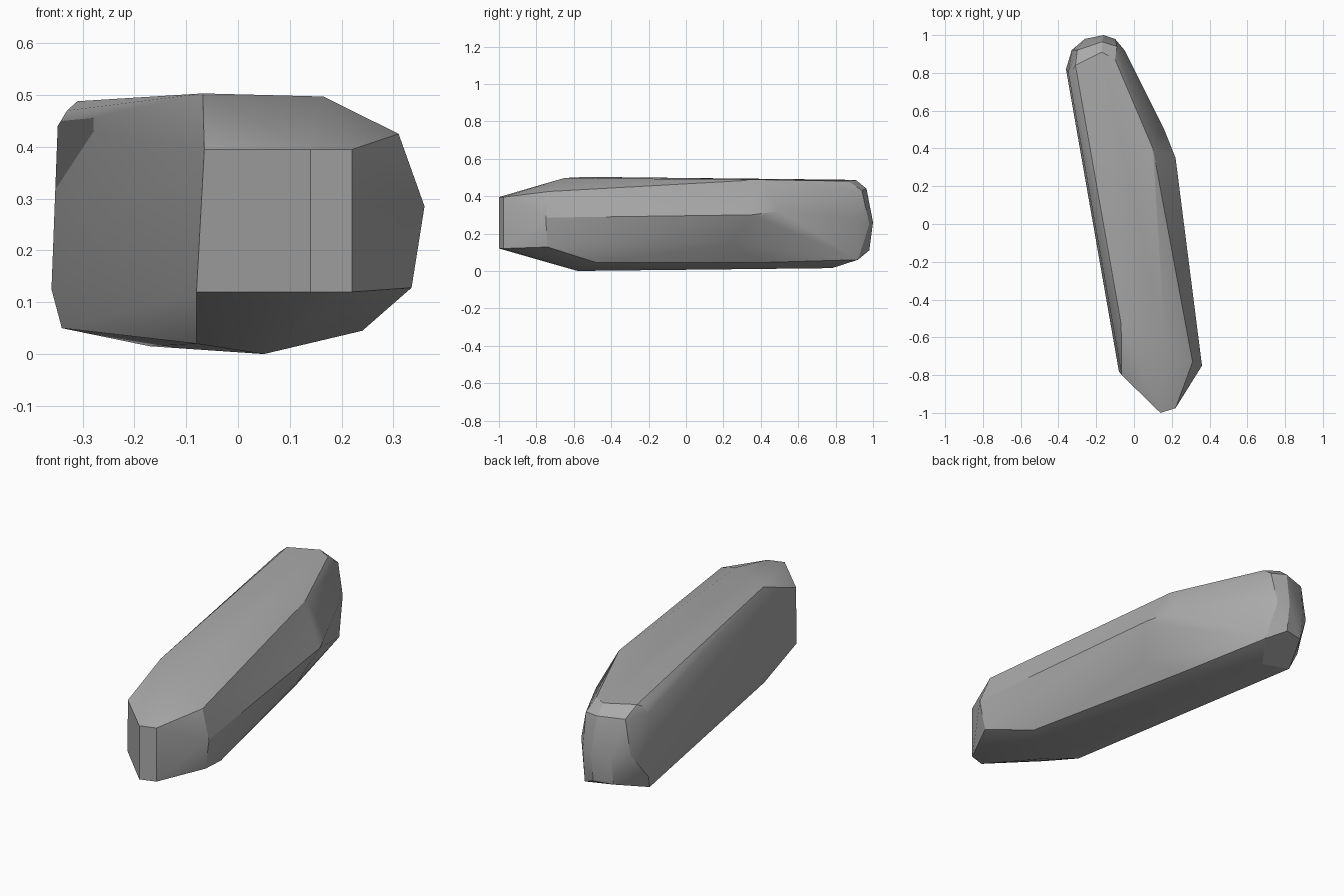
import bpy, bmesh, math

# Remove the default object
default_cube = bpy.data.objects.get("Cube")
if default_cube:
    bpy.data.objects.remove(default_cube, do_unlink=True)


def make_material(name, colour):
    material = bpy.data.materials.new(name)
    material.use_nodes = True
    material.diffuse_color = colour
    shader = material.node_tree.nodes["Principled BSDF"]
    shader.inputs["Base Color"].default_value = colour
    shader.inputs["Roughness"].default_value = 0.8
    return material


def convex_stone(name, corners, material, sharp_angle):
    """Wrap the corner points (in hundredths of a unit) in a convex skin."""
    mesh = bpy.data.meshes.new(name)
    bm = bmesh.new()
    for corner in corners:
        bm.verts.new([value / 100 for value in corner])
    hull = bmesh.ops.convex_hull(bm, input=bm.verts[:])
    unused = [v for v in bm.verts if not v.link_faces]
    bmesh.ops.delete(bm, geom=unused, context="VERTS")
    # Merge almost coplanar triangles into clean facets
    bmesh.ops.dissolve_limit(bm, angle_limit=math.radians(1.5),
                             verts=bm.verts[:], edges=bm.edges[:])
    bmesh.ops.recalc_face_normals(bm, faces=bm.faces[:])
    bm.to_mesh(mesh)
    bm.free()
    mesh.materials.append(material)
    stone = bpy.data.objects.new(name, mesh)
    bpy.context.scene.collection.objects.link(stone)
    bpy.ops.object.select_all(action="DESELECT")
    bpy.context.view_layer.objects.active = stone
    stone.select_set(True)
    bpy.ops.object.shade_smooth_by_angle(angle=math.radians(sharp_angle))
    return stone


# Chiselled front: upright edges given as x, y, bottom z, top z
front_edges = [(14, -100, 12, 39.5), (22, -97.5, 12, 39.5)]
front = [(x, y, z) for x, y, *heights in front_edges for z in heights]
front += [(-6.5, -80, 39.5), (-8, -78, 12),
          (36, -75, 28.5), (31, -73, 42.5), (33.5, -74, 12.8)]

# Top and underside of the long body
top = [(-6.8, -53, 50.3), (16.5, -65, 49.7), (10, 40, 48.8)]
underside = [(-8, -52, 2), (5, -58, 0), (24, -48, 4.5),
             (5, 40, 4.5), (-17, 78, 1.5)]

# Bent right flank
flank = [(22, 35, 30), (16, 50, 32), (16, 25, 14.5)]

# Rounded back end, from crown to foot
crown = [(-31, 84, 48.8), (-33, 81, 47), (-17, 91, 48.5), (-10, 87, 48)]
shoulder = [(-34.8, 80, 44), (-30, 92, 44), (-17, 96.5, 44), (-9, 94, 43)]
belly = [(-33, 92, 26), (-26, 98, 26), (-16, 100, 26),
         (-10, 98, 25), (-5, 92, 28)]
foot = [(-36, 82, 12.5), (-26, 96, 11), (-16, 98, 11),
        (-7, 92, 6), (-34, 78, 5)]

stone_grey = make_material("stone grey", (0.4, 0.4, 0.4, 1))
convex_stone("long_stone",
             front + top + underside + flank + crown + shoulder + belly + foot,
             stone_grey, sharp_angle=23)
